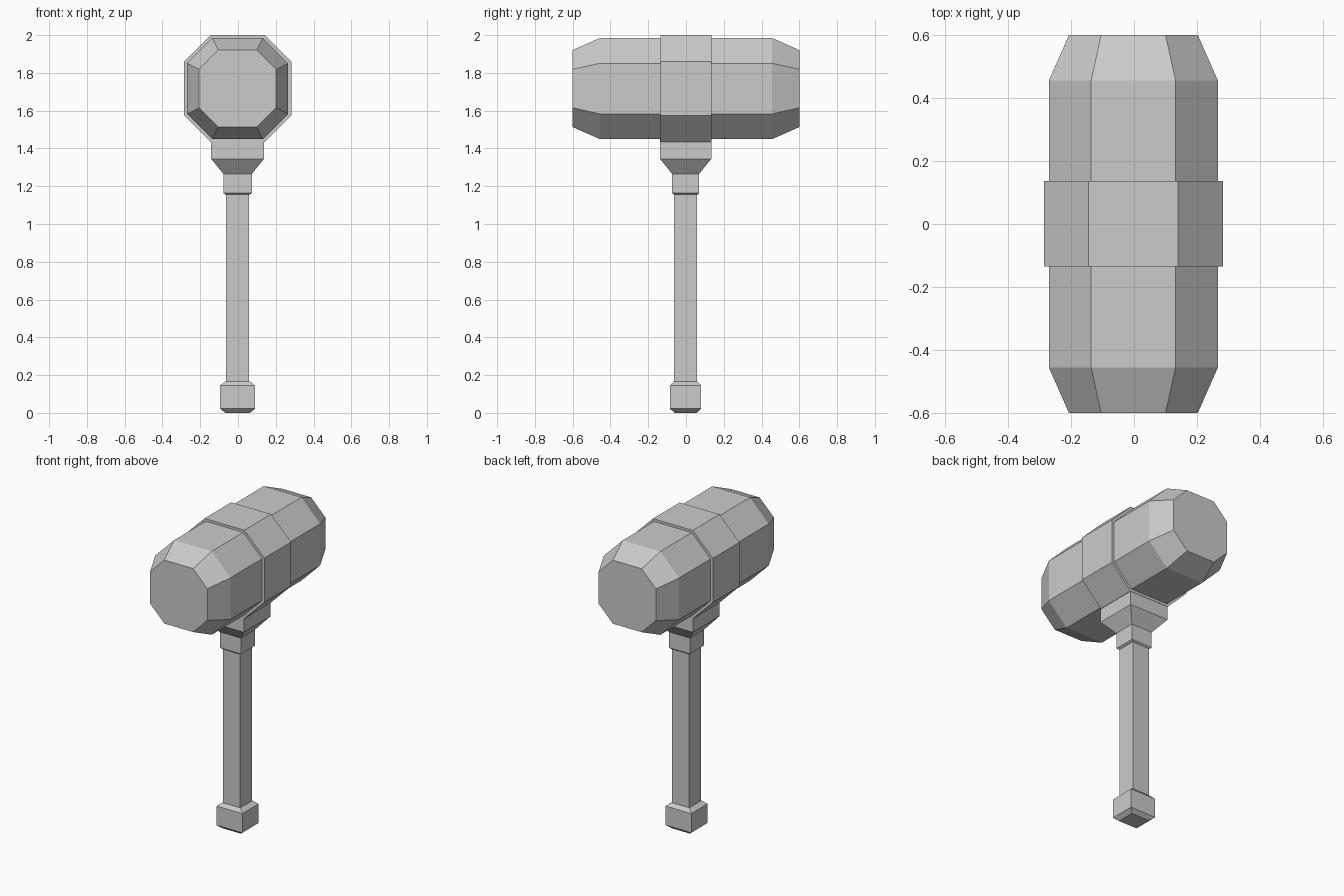
import bpy
import bmesh

cube = bpy.data.objects.get("Cube")
if cube:
    bpy.data.objects.remove(cube, do_unlink=True)

# One grey for the whole hammer
grey = bpy.data.materials.new("stone grey")
grey.use_nodes = True
colour = (0.6, 0.6, 0.6, 1)
grey.diffuse_color = colour
grey.node_tree.nodes["Principled BSDF"].inputs["Base Color"].default_value = colour


def loft(name, rings):
    """Skin a list of equal-sized point rings and cap both ends."""
    bm = bmesh.new()
    loops = [[bm.verts.new(p) for p in ring] for ring in rings]
    n = len(loops[0])
    for a, b in zip(loops, loops[1:]):
        for i in range(n):
            j = (i + 1) % n
            bm.faces.new((a[i], a[j], b[j], b[i]))
    bm.faces.new(loops[0])
    bm.faces.new(loops[-1])
    bmesh.ops.recalc_face_normals(bm, faces=bm.faces)
    mesh = bpy.data.meshes.new(name)
    bm.to_mesh(mesh)
    bm.free()
    mesh.materials.append(grey)
    obj = bpy.data.objects.new(name, mesh)
    bpy.context.collection.objects.link(obj)
    return obj


AXIS_X, HEAD_Z = -0.002, 1.717


def octagon(y, r):
    """Chamfered square across the head, with flats half as wide as the square."""
    h = r / 2
    pts = [(h, r), (r, h), (r, -h), (h, -r), (-h, -r), (-r, -h), (-r, h), (-h, r)]
    return [(AXIS_X + x, y, HEAD_Z + z) for x, z in pts]


def rectangle(z, hx, hy):
    corners = [(1, 1), (1, -1), (-1, -1), (-1, 1)]
    return [(AXIS_X + sx * hx, AXIS_X + sy * hy, z) for sx, sy in corners]


# Head with tapered striking ends, and the raised band around its middle
loft("head", [octagon(y, r) for y, r in
              [(-0.6, 0.204), (-0.455, 0.268), (0.455, 0.268), (0.6, 0.204)]])
loft("head_band", [octagon(y, 0.284) for y in (-0.135, 0.136)])

# Socket that tapers from the head down to the neck
loft("socket", [rectangle(*s) for s in
                [(1.155, 0.062, 0.062), (1.163, 0.075, 0.071), (1.265, 0.075, 0.071),
                 (1.345, 0.14, 0.136), (1.5, 0.14, 0.136)]])

# Square shaft
loft("shaft", [rectangle(z, 0.061, 0.061) for z in (0.15, 1.17)])

# Pommel with chamfered top and bottom
loft("pommel", [rectangle(*s) for s in
                [(0, 0.065, 0.058), (0.022, 0.092, 0.082),
                 (0.145, 0.092, 0.082), (0.167, 0.064, 0.062)]])
